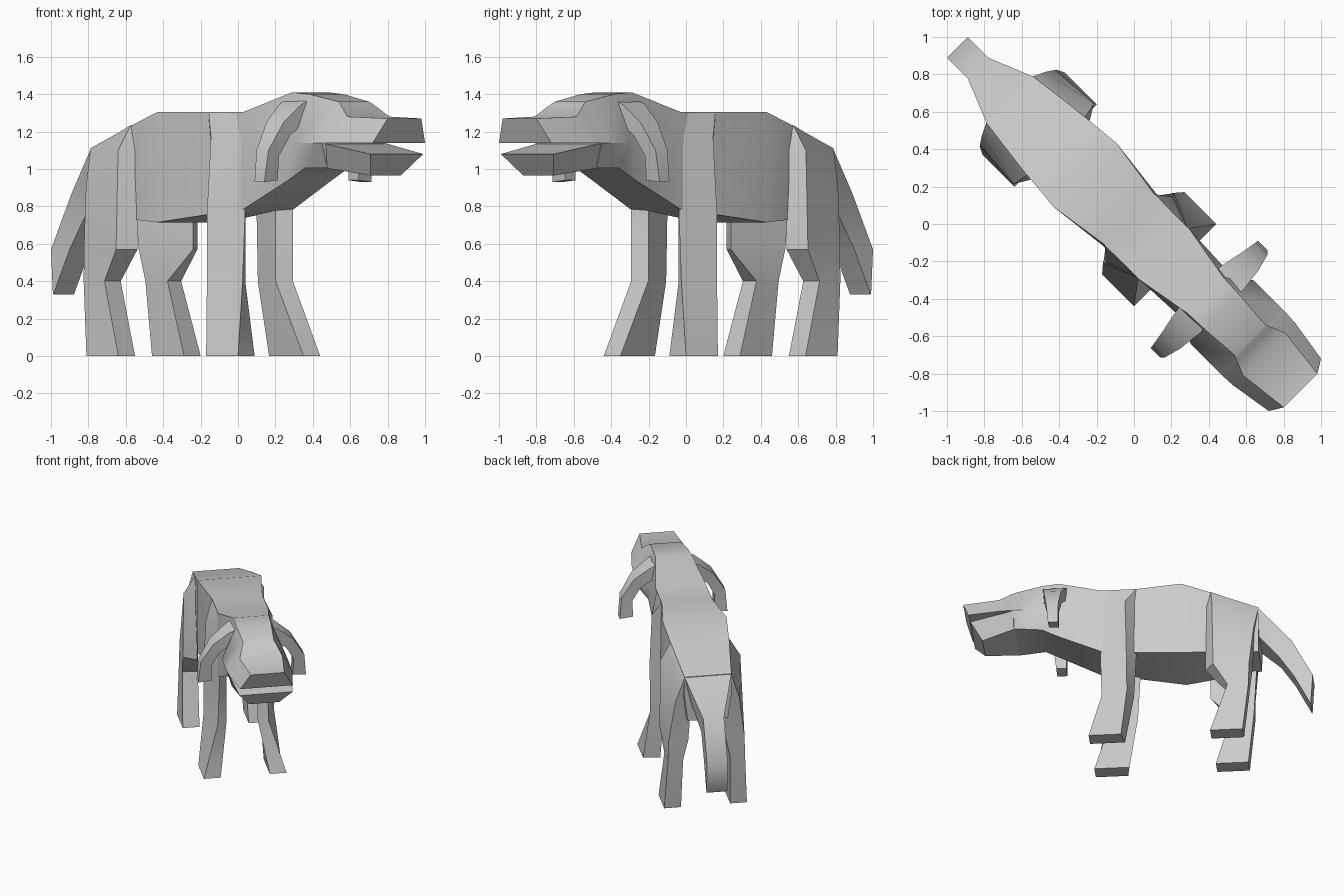
import bpy, bmesh, math
from mathutils import Matrix

grey = bpy.data.materials.new("plain_grey")
grey.diffuse_color = (0.6, 0.6, 0.6, 1)

# the animal is built along +x, then turned to face the corner
TURN = Matrix.Rotation(-math.pi / 4, 4, 'Z')


def loft(name, rings, side=1, smooth=40):
    """Skin a list of equal rings of (x, y, z) points and cap both ends."""
    bm = bmesh.new()
    rows = [[bm.verts.new((x, y * side, z)) for x, y, z in r] for r in rings]
    n = len(rows[0])
    for a, b in zip(rows, rows[1:]):
        for i in range(n):
            j = (i + 1) % n
            bm.faces.new((a[i], a[j], b[j], b[i]))
    bm.faces.new(rows[0])
    bm.faces.new(rows[-1][::-1])
    bmesh.ops.recalc_face_normals(bm, faces=bm.faces)
    bm.transform(TURN)
    me = bpy.data.meshes.new(name)
    bm.to_mesh(me)
    bm.free()
    me.materials.append(grey)
    ob = bpy.data.objects.new(name, me)
    bpy.context.collection.objects.link(ob)
    bpy.ops.object.select_all(action='DESELECT')
    ob.select_set(True)
    bpy.context.view_layer.objects.active = ob
    bpy.ops.object.shade_smooth_by_angle(angle=math.radians(smooth))


def mirrored(half):
    """Close a half section across the middle plane."""
    return half + [(x, -y, z) for x, y, z in reversed(half)]


def section(x, *yz):
    return mirrored([(x, y, z) for y, z in yz])


def pair(name, rings, smooth=40):
    loft("left_" + name, rings, 1, smooth)
    loft("right_" + name, rings, -1, smooth)


# torso, neck, skull and upper snout: top edge, widest point, bottom edge
loft("body", [
    section(-.94, (.177, 1.11), (.177, .95), (.15, .75)),
    section(-.58, (.22, 1.235), (.22, 1.0), (.21, .73)),
    section(-.37, (.24, 1.305), (.24, 1.0), (.24, .715)),
    section(-.04, (.19, 1.305), (.19, 1.0), (.20, .755)),
    section(.23, (.19, 1.305), (.19, 1.05), (.19, .785)),
    section(.545, (.135, 1.41), (.175, 1.18), (.165, .94)),
    section(.67, (.13, 1.40), (.24, 1.14), (.165, 1.005)),
    section(.875, (.115, 1.36), (.24, 1.14), (.20, 1.005)),
    section(.90, (.125, 1.345), (.24, 1.14), (.20, 1.138)),
    section(.985, (.16, 1.28), (.235, 1.14), (.18, 1.138)),
    mirrored([(1.259, .127, 1.27), (1.216, .198, 1.14), (1.21, .15, 1.138)]),
])

# lower jaw
loft("jaw", [
    section(.865, (.24, 1.14), (.20, 1.005)),
    mirrored([(1.20, .20, 1.08), (1.117, .113, .965)]),
])

# tail, broad at the root and hanging down to a slanted tip
loft("tail", [
    mirrored([(-.935, .177, 1.11), (-.93, .13, .90)]),
    mirrored([(-1.18, .078, .87), (-1.09, .078, .73)]),
    mirrored([(-1.336, .078, .57), (-1.195, .078, .57)]),
    mirrored([(-1.322, .078, .335), (-1.318, .078, .33)]),
])

# legs: back outer, front outer, front inner, back inner corners
pair("hind_leg", [
    [(-.835, .311, 0), (-.593, .311, 0), (-.593, .185, 0), (-.835, .185, 0)],
    [(-.877, .29, .4), (-.72, .29, .4), (-.71, .177, .4), (-.877, .177, .4)],
    [(-.88, .285, .57), (-.615, .307, .57), (-.55, .21, .57), (-.89, .14, .57)],
    [(-.91, .24, .9), (-.605, .302, 1.1), (-.55, .21, 1.1), (-.91, .12, .9)],
    [(-.94, .177, 1.1), (-.59, .22, 1.235), (-.57, .19, 1.22), (-.93, .12, 1.08)],
], 32)
pair("front_leg", [
    [(.07, .311, 0), (.311, .311, 0), (.311, .185, 0), (.05, .185, 0)],
    [(.03, .265, .4), (.225, .19, .4), (.17, .115, .4), (-.015, .165, .4)],
    [(.035, .268, .79), (.235, .18, .79), (.17, .115, .79), (-.035, .175, .79)],
    [(.045, .25, 1.17), (.235, .18, 1.17), (.18, .11, 1.17), (-.035, .175, 1.17)],
    [(-.03, .192, 1.30), (.18, .188, 1.30), (.18, .11, 1.29), (-.035, .17, 1.30)],
])

# ears arching out and down: outer and inner edge, back to front
ears = [(.09, 1.385, .08, 1.29, .48, .67), (.18, 1.345, .14, 1.26, .49, .66),
        (.30, 1.25, .25, 1.18, .515, .645), (.39, 1.10, .31, 1.07, .53, .62),
        (.405, .93, .305, .94, .53, .605)]
pair("ear", [[(b, yo, zo), (f, yo, zo), (f, yi, zi), (b, yi, zi)]
             for yo, zo, yi, zi, b, f in ears])
